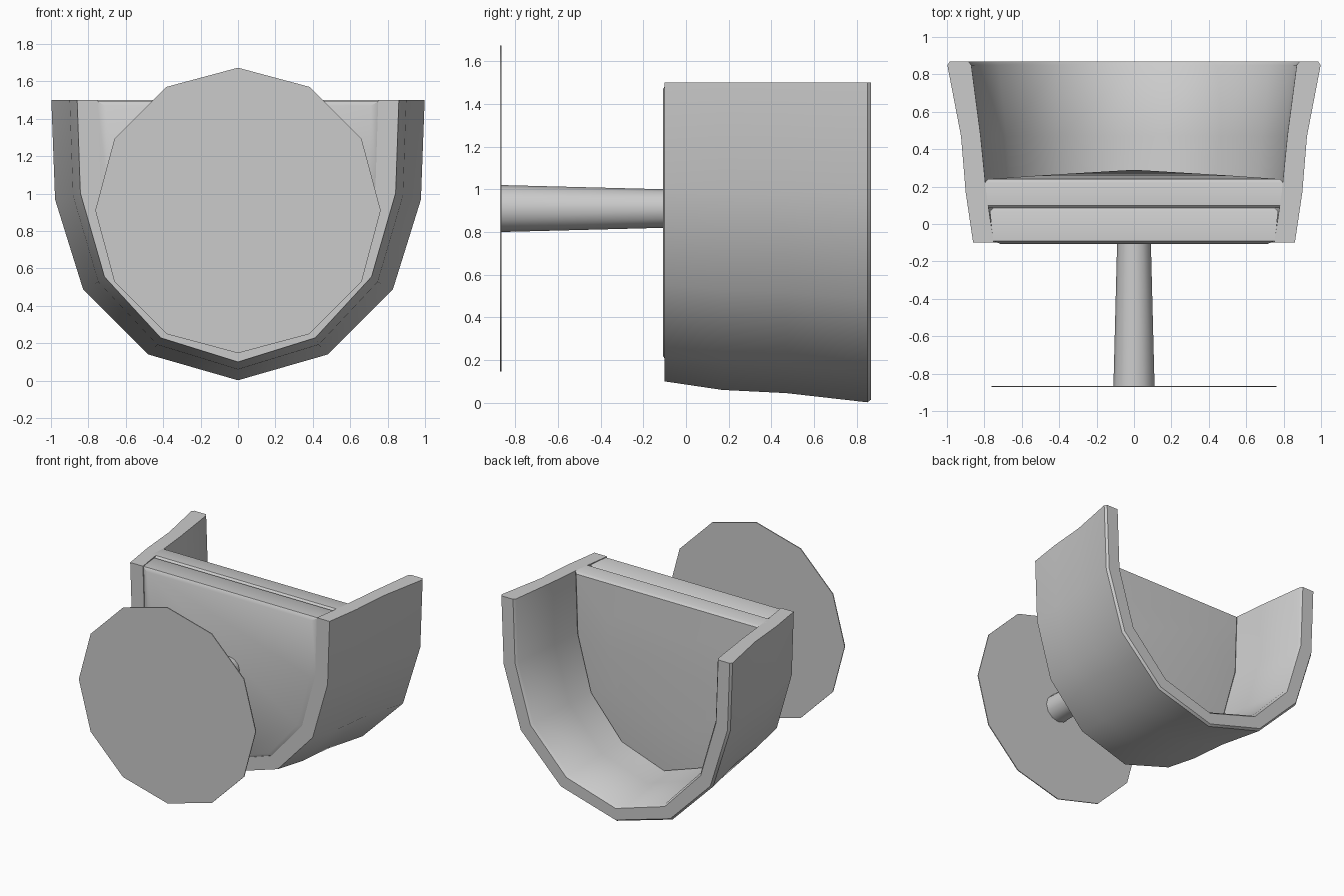
import bpy, bmesh, math
from mathutils import Matrix

if "Cube" in bpy.data.objects:
    bpy.data.objects.remove(bpy.data.objects["Cube"])

# Tub chair lying on its back: chair "up" is +y, its open front is +z
FRONT = 1.5
HALF = [(1, 1), (.98, .645), (.83, .325), (.48, .092)]
U = HALF + [(0, 0)] + [(-x, z) for x, z in reversed(HALF)]


def outline(y, hx, zb, front=FRONT, crown=0.0):
    """U-shaped outline with half width hx, lowest point zb, at height y."""
    return [(x * hx, y + crown * (1 - abs(x)), zb + z * (front - zb)) for x, z in U]


def make(name, bm, angle=40):
    bmesh.ops.recalc_face_normals(bm, faces=bm.faces)
    me = bpy.data.meshes.new(name)
    bm.to_mesh(me)
    bm.free()
    ob = bpy.data.objects.new(name, me)
    bpy.context.collection.objects.link(ob)
    bpy.ops.object.select_all(action='DESELECT')
    ob.select_set(True)
    bpy.context.view_layer.objects.active = ob
    bpy.ops.object.shade_smooth_by_angle(angle=math.radians(angle))
    return ob


def loft(name, rings, closed_section):
    """closed_section: rings wrap to the first one (wall), else rings are capped (solid)."""
    bm = bmesh.new()
    vs = [[bm.verts.new(p) for p in r] for r in rings]
    n, k = len(rings), len(U)
    for i in range(n if closed_section else n - 1):
        a, b = vs[i], vs[(i + 1) % n]
        for j in range(k - 1 if closed_section else k):
            m = (j + 1) % k
            bm.faces.new((a[j], a[m], b[m], b[j]))
    if closed_section:
        bm.faces.new([r[0] for r in vs])
        bm.faces.new([r[-1] for r in vs])
    else:
        bm.faces.new(vs[0])
        bm.faces.new(vs[-1])
    return make(name, bm)


# Wrap-around back and arms, section running up outside and down inside
wall = [(-.10, .86, .10), (.17, .90, .06), (.47, .925, .045), (.85, .998, .002),
        (.868, .985, .015), (.868, .885, .105), (.85, .87, .12),
        (.47, .82, .15), (.17, .79, .17), (-.10, .75, .20)]
loft("back_and_arms", [outline(*w) for w in wall], True)

# Seat base between the arms
loft("seat_base", [outline(-.108, .71, .22, 1.47), outline(-.09, .755, .19, 1.495),
                   outline(.07, .77, .18, 1.495), outline(.088, .75, .19, 1.48)], False)

# Seat cushion with crowned top
loft("seat_cushion", [outline(.085, .78, .18, 1.485), outline(.10, .815, .155),
                      outline(.22, .80, .155), outline(.24, .78, .17, 1.485, .03),
                      outline(.26, .5, .45, 1.25, .03)], False)


# Pedestal column and thin twelve-sided foot disc
def turned(name, r1, r2, y1, y2, sides):
    bm = bmesh.new()
    m = Matrix.Translation((0, (y1 + y2) / 2, .91)) @ Matrix.Rotation(-math.pi / 2, 4, 'X')
    bmesh.ops.create_cone(bm, cap_ends=True, segments=sides, radius1=r1, radius2=r2,
                          depth=y2 - y1, matrix=m)
    return make(name, bm)


turned("column", .11, .09, -.868, -.09, 12)
turned("foot_disc", .763, .763, -.872, -.865, 12)
